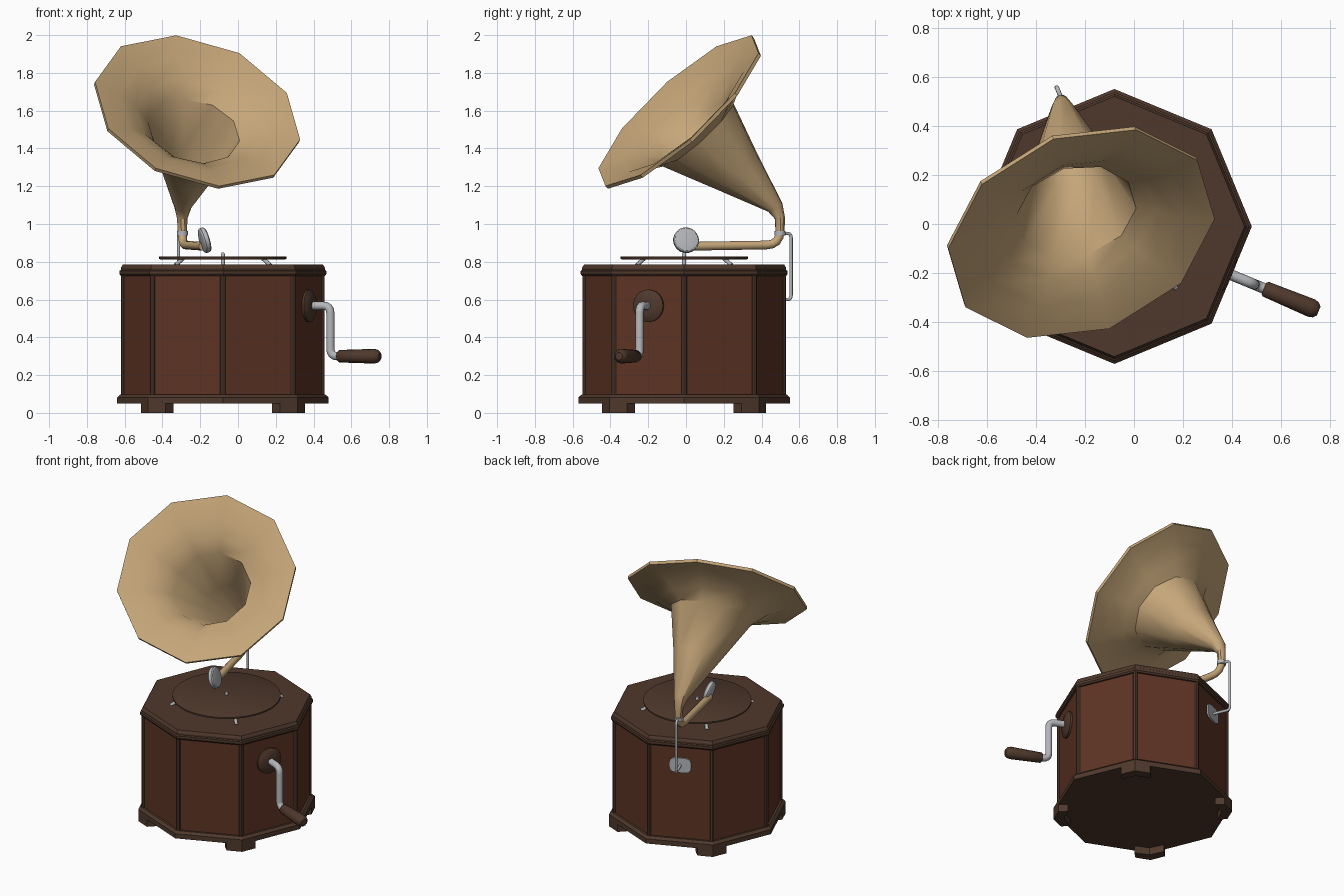
import bpy, bmesh, math
from mathutils import Vector as V

if "Cube" in bpy.data.objects:
    bpy.data.objects.remove(bpy.data.objects["Cube"])

def material(name, rgb):
    m = bpy.data.materials.new(name)
    m.diffuse_color = (*rgb, 1)
    m.use_nodes = True
    m.node_tree.nodes["Principled BSDF"].inputs["Base Color"].default_value = m.diffuse_color
    return m

TRIM = material("dark_wood", (0.078, 0.040, 0.025))
PANEL = material("red_wood", (0.110, 0.034, 0.017))
BRASS = material("tan_brass", (0.56, 0.38, 0.19))
METAL = material("grey_metal", (0.46, 0.47, 0.49))
CX, CY = -0.08, -0.01
UP = V((0, 0, 1))

def finish(name, bm, mat, smooth):
    bmesh.ops.recalc_face_normals(bm, faces=bm.faces)
    me = bpy.data.meshes.new(name)
    bm.to_mesh(me)
    bm.free()
    me.materials.append(mat)
    ob = bpy.data.objects.new(name, me)
    bpy.context.collection.objects.link(ob)
    if smooth:
        bpy.ops.object.select_all(action='DESELECT')
        ob.select_set(True)
        bpy.context.view_layer.objects.active = ob
        bpy.ops.object.shade_smooth_by_angle(angle=math.radians(smooth))
    return ob

def loft(name, rings, sides, mat, ref=(1, 0, 0), smooth=0, closed=False):
    """Skin a list of (centre, normal, radius) rings."""
    bm = bmesh.new()
    loops = []
    for c, n, r in rings:
        n = V(n).normalized()
        u = V(ref) - n * n.dot(V(ref))
        u.normalize()
        w = n.cross(u)
        loops.append([bm.verts.new(V(c) + r * (math.cos(a) * u + math.sin(a) * w))
                      for a in (2 * math.pi * k / sides for k in range(sides))])
    pairs = list(zip(loops, loops[1:]))
    if closed:
        pairs.append((loops[-1], loops[0]))
    else:
        bm.faces.new(loops[0])
        bm.faces.new(loops[-1])
    for a, b in pairs:
        for k in range(sides):
            j = (k + 1) % sides
            bm.faces.new((a[k], a[j], b[j], b[k]))
    return finish(name, bm, mat, smooth)

def turned(name, base, axis, profile, sides, mat, ref=(1, 0, 0), smooth=0):
    """Profile of (distance along axis, radius)."""
    axis = V(axis).normalized()
    return loft(name, [(V(base) + axis * d, axis, r) for d, r in profile], sides, mat, ref, smooth)

def tube(name, pts, radius, mat, ref, bend=0.04, sides=12):
    """Round tube along a path with rounded corners."""
    pts = [V(p) for p in pts]
    path = [pts[0]]
    for a, b, c in zip(pts, pts[1:], pts[2:]):
        p, q = b + (a - b).normalized() * bend, b + (c - b).normalized() * bend
        path += [p * (1 - t) ** 2 + b * 2 * t * (1 - t) + q * t * t for t in (0, .25, .5, .75, 1)]
    path.append(pts[-1])
    last = len(path) - 1
    rings = [(p, path[min(i + 1, last)] - path[max(i - 1, 0)], radius) for i, p in enumerate(path)]
    return loft(name, rings, sides, mat, ref, 50)

def prism(name, outline, mat, smooth=0):
    """Join two matching outlines into a solid."""
    bm = bmesh.new()
    a, b = [[bm.verts.new(p) for p in loop] for loop in outline]
    bm.faces.new(a)
    bm.faces.new(b)
    for k in range(len(a)):
        j = (k + 1) % len(a)
        bm.faces.new((a[k], a[j], b[j], b[k]))
    return finish(name, bm, mat, smooth)

def polar(r, deg, z):
    return V((CX + r * math.cos(math.radians(deg)), CY + r * math.sin(math.radians(deg)), z))

# octagonal cabinet
C = (CX, CY, 0)
turned("cabinet_body", C, UP, [(.08, .528), (.75, .528)], 8, PANEL)
turned("plinth", C, UP, [(.05, .56), (.082, .56), (.097, .543), (.097, .5)], 8, TRIM)
turned("lid", C, UP, [(.725, .52), (.725, .54), (.735, .548), (.752, .548), (.757, .54),
                      (.768, .54), (.785, .53)], 8, TRIM)
for k in range(8):
    turned(f"corner_pillar_{k}", polar(.525, 45 * k, 0), UP, [(.09, .014), (.73, .014)], 8, TRIM)

# chevron feet wrapping four corners
for k in (1, 3, 5, 7):
    corner = polar(.56, 45 * k, 0)
    arms = [(polar(.56, 45 * (k + s), 0) - corner).normalized() * .1 for s in (-1, 1)]
    inward = (V((CX, CY, 0)) - corner).normalized() * .06
    loop = [corner + arms[0], corner, corner + arms[1],
            corner + arms[1] + inward, corner + inward * 1.1, corner + arms[0] + inward]
    prism(f"foot_{k}", [loop, [p + UP * .055 for p in loop]], TRIM)

# turntable with slanted supports and spindle
turned("turntable", C, UP, [(.812, .33), (.816, .338), (.826, .338), (.829, .333)], 48, TRIM, smooth=40)
turned("spindle", C, UP, [(.78, .011), (.84, .011), (.848, .007)], 10, METAL, smooth=40)
for k in range(4):
    tube(f"turntable_support_{k}", [polar(.30, 45 + 90 * k, .816), polar(.355, 45 + 90 * k, .782)],
         .011, METAL, UP, sides=8)

# crank on the front right face
D = V((math.cos(math.radians(-22.5)), math.sin(math.radians(-22.5)), 0))
SIDE = UP.cross(D)
hub = polar(.488, -22.5, .567)
turned("crank_rosette", hub, D, [(-.01, .086), (.012, .086), (.022, .07), (.03, .045)], 24, TRIM, UP, 30)
low = UP * -.267
tube("crank_arm", [hub, hub + D * .128, hub + D * .128 + low, hub + D * .22 + low], .022, METAL, SIDE)
turned("crank_handle", hub + low, D, [(.172, .026), (.18, .033), (.28, .036), (.38, .039),
                                      (.40, .034), (.413, .02)], 14, TRIM, UP, 40)

# horn: ten-sided shell, flared mouth turned a little to the right
N = V((.271, -.651, .708))
MOUTH = V((-.214, -.04, 1.60))
NECK = V((.09, -.66, .74))
outer = [((-.295, .498, .95), UP, .024), ((-.295, .497, 1.03), (0, -.1, 1), .028),
         ((-.292, .473, 1.087), (0, -.5, .85), .045),
         ((-.262, .264, 1.285), NECK, .15),
         ((-.236, .06, 1.482), N + NECK, .26),
         ((-.229, .025, 1.525), N, .34),
         ((-.222, -.008, 1.567), N, .445),
         (MOUTH - N * .02, N, .567), (MOUTH, N, .567)]
inner = [(V(c) + V(n).normalized() * .012, n, r * .965 - .003) for c, n, r in outer[-3::-1]]
loft("horn", outer + inner, 10, BRASS, (-.541, -.06, .152), 35, closed=True)

# tone arm, sound box
tube("tone_arm", [(-.295, .498, 1.0), (-.295, .498, .89), (-.185, .01, .882)], .023, BRASS, (1, 0, 0), .075)
AX = V((.93, .2, .27)).normalized()
turned("sound_box", V((-.177, 0, .914)) - AX * .02, AX,
       [(0, .045), (.004, .062), (.01, .068), (.03, .068), (.036, .062), (.04, .04)], 24, METAL, UP, 30)

# rear bracket holding the horn
OUT = V((math.cos(math.radians(112.5)), math.sin(math.radians(112.5)), 0))
ACROSS = UP.cross(OUT)
plate = polar(.488, 112.5, .60)
loop = []
for sx, sz, start in ((1, 1, 0), (-1, 1, 90), (-1, -1, 180), (1, -1, 270)):
    for a in (0, 30, 60, 90):
        t = math.radians(start + a)
        loop.append(plate + ACROSS * (sx * .035 + .035 * math.cos(t)) + UP * (sz * .015 + .035 * math.sin(t)))
prism("bracket_plate", [[p - OUT * .005 for p in loop], [p + OUT * .01 for p in loop]], METAL)
rod = plate + OUT * .125
tube("bracket_rod", [plate, rod, rod + UP * .35, (-.295, .51, .95)], .009, METAL, ACROSS, .022, 10)
turned("horn_collar", (-.295, .498, .94), UP, [(0, .029), (.022, .029)], 14, METAL, smooth=40)
